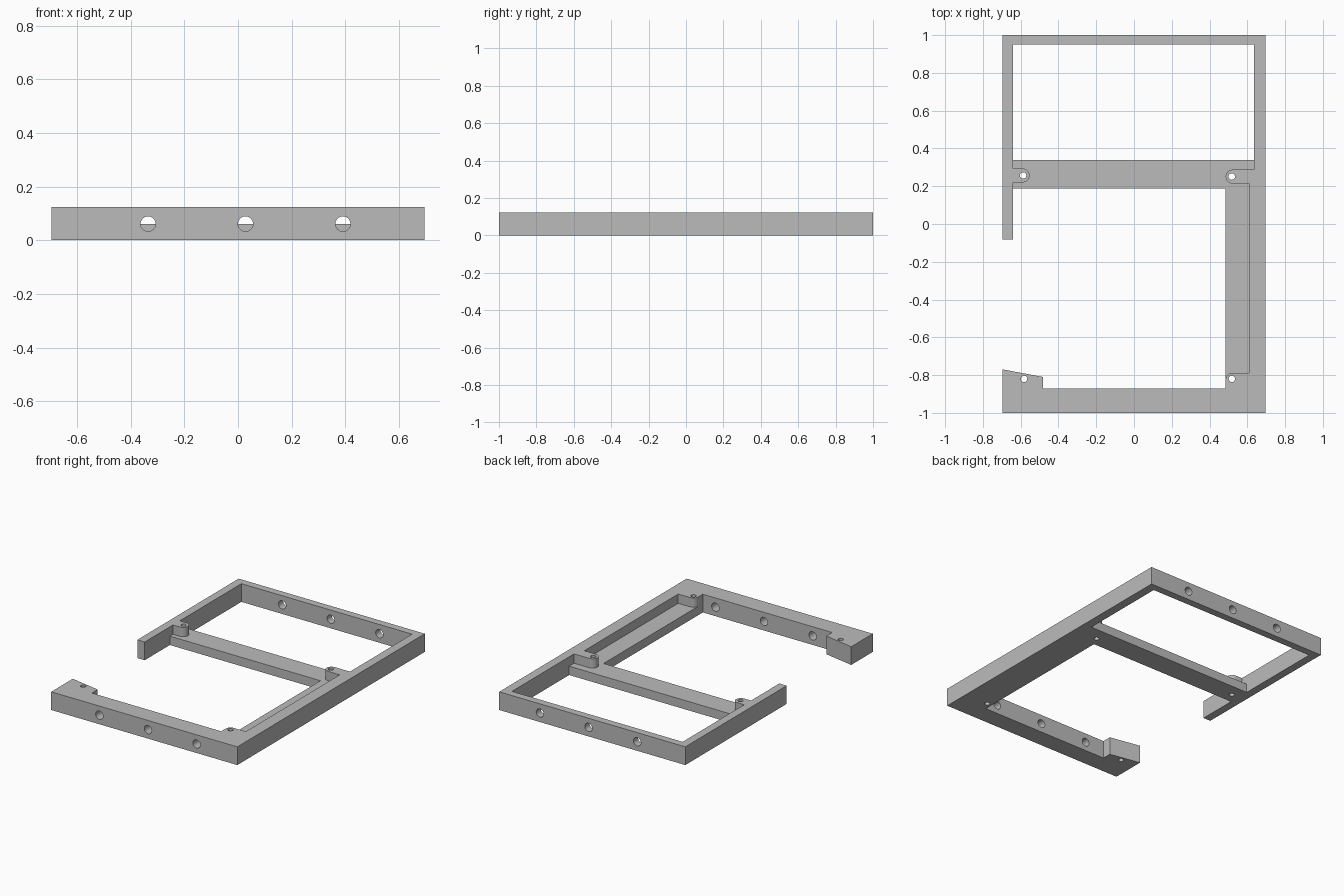
import bpy
import bmesh
from math import cos, sin, pi, radians
from mathutils import Matrix

cube = bpy.data.objects.get("Cube")
if cube:
    bpy.data.objects.remove(cube, do_unlink=True)

HEIGHT = 0.123
LEDGE = 0.06

grey = bpy.data.materials.new("plain grey")
grey.use_nodes = True
grey.diffuse_color = (0.5, 0.5, 0.5, 1)
grey.node_tree.nodes["Principled BSDF"].inputs["Base Color"].default_value = (0.5, 0.5, 0.5, 1)


def arc(cx, cy, r, start, end, steps=12):
    """Points along an arc, angles in degrees."""
    angles = [radians(start + (end - start) * i / steps) for i in range(steps + 1)]
    return [(cx + r * cos(a), cy + r * sin(a)) for a in angles]


def prism(name, outline, low, high, turn=None):
    """Extrude a flat outline from low to high."""
    bm = bmesh.new()
    face = bm.faces.new([bm.verts.new((x, y, low)) for x, y in outline])
    moved = bmesh.ops.extrude_face_region(bm, geom=[face])["geom"]
    verts = [v for v in moved if isinstance(v, bmesh.types.BMVert)]
    bmesh.ops.translate(bm, verts=verts, vec=(0, 0, high - low))
    if turn:
        bmesh.ops.transform(bm, matrix=turn, verts=bm.verts)
    bmesh.ops.recalc_face_normals(bm, faces=bm.faces)
    mesh = bpy.data.meshes.new(name)
    bm.to_mesh(mesh)
    bm.free()
    mesh.materials.append(grey)
    obj = bpy.data.objects.new(name, mesh)
    bpy.context.collection.objects.link(obj)
    return obj


def circle(x, y, r):
    return arc(x, y, r, 0, 345, 23)


# Solid slab that everything is cut from
frame = prism("frame", [(-0.695, -1), (0.695, -1), (0.695, 1), (-0.695, 1)], 0, HEIGHT)
cutters = []

# Rear window
cutters.append(prism("rear_window_cutter",
                     [(-0.64, 0.34), (0.635, 0.34), (0.635, 0.95), (-0.64, 0.95)], -0.1, 0.3))

# Front opening, which breaks out through the right side wall
cutters.append(prism("front_opening_cutter",
                     [(-0.64, 0.187), (-0.64, -0.082), (-0.8, -0.082), (-0.8, -0.75),
                      (-0.481, -0.81), (-0.481, -0.872), (0.485, -0.872), (0.485, 0.187)],
                     -0.1, 0.3))

# Pocket that lowers the crossbar and side ledge, leaving rounded screw bosses
pocket = [(-0.64, 0.95), (-0.64, 0.294)]
pocket += arc(-0.59, 0.257, 0.037, 90, -90)
pocket += [(-0.64, 0.22), (-0.64, 0), (0, -0.825)]
pocket += arc(0.522, -0.825, 0.037, 180, 90, 8)
pocket += [(0.61, -0.788), (0.61, 0.214)]
pocket += arc(0.522, 0.251, 0.037, 270, 90)
pocket += [(0.635, 0.288), (0.635, 0.95)]
cutters.append(prism("ledge_pocket_cutter", pocket, LEDGE, 0.3))

# Vertical screw holes
for x, y in [(-0.587, 0.257), (0.518, 0.251), (0.518, -0.82), (-0.582, -0.82)]:
    cutters.append(prism("screw_hole_cutter", circle(x, y, 0.017), -0.1, 0.3))

# Round holes through the front and rear walls
lay_flat = Matrix.Rotation(pi / 2, 4, "X")
for x in (-0.335, 0.028, 0.391):
    for y in (-0.935, 0.975):
        cutters.append(prism("wall_hole_cutter", circle(x, 0.061, 0.028),
                             -y - 0.1, -y + 0.1, lay_flat))

# Cut the slab, then drop the cutters
for cutter in cutters:
    cutter.hide_render = True
    cut = frame.modifiers.new("cut", "BOOLEAN")
    cut.operation = "DIFFERENCE"
    cut.solver = "EXACT"
    cut.object = cutter

bpy.context.view_layer.objects.active = frame
frame.select_set(True)
for cut in list(frame.modifiers):
    bpy.ops.object.modifier_apply(modifier=cut.name)
for cutter in cutters:
    bpy.data.objects.remove(cutter, do_unlink=True)

bpy.ops.object.select_all(action="DESELECT")
frame.select_set(True)
bpy.ops.object.shade_smooth_by_angle(angle=radians(30))
